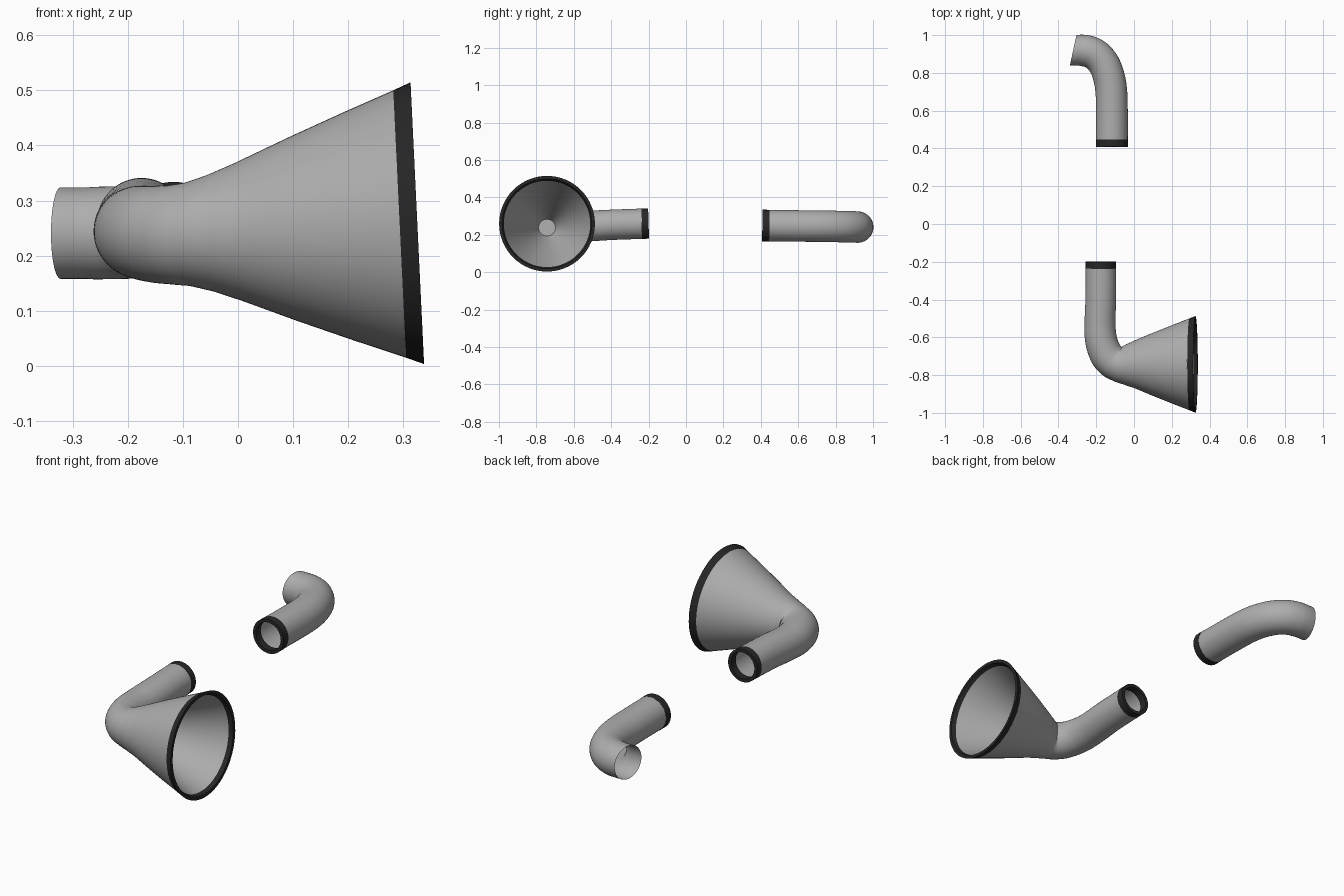
import bpy, bmesh, math
from mathutils import Vector
from mathutils.geometry import interpolate_bezier

if "Cube" in bpy.data.objects:
    bpy.data.objects.remove(bpy.data.objects["Cube"])

SIDES = 64


def material(name, v):
    m = bpy.data.materials.new(name)
    m.diffuse_color = (v, v, v, 1)
    m.use_nodes = True
    m.node_tree.nodes["Principled BSDF"].inputs["Base Color"].default_value = m.diffuse_color
    return m


dark = material("dark_trim", 0.02)
grey = material("mid_grey", 0.42)


def ring(bm, c, n, r):
    """Circle of vertices round centre c, facing along n."""
    n = n.normalized()
    u = n.cross(Vector((0, 0, 1))).normalized()
    v = u.cross(n)
    return [bm.verts.new(c + r * (math.cos(a) * u + math.sin(a) * v))
            for a in (2 * math.pi * i / SIDES for i in range(SIDES))]


def skin(name, rings, mat, closed=False, cap=False):
    """Bridge a list of (centre, normal, radius) rings into one surface."""
    bm = bmesh.new()
    rs = [ring(bm, *r) for r in rings]
    pairs = list(zip(rs, rs[1:])) + ([(rs[-1], rs[0])] if closed else [])
    for a, b in pairs:
        for i in range(SIDES):
            j = (i + 1) % SIDES
            bm.faces.new((a[i], a[j], b[j], b[i]))
    if cap:
        bm.faces.new(rs[-1])
    bmesh.ops.recalc_face_normals(bm, faces=bm.faces)
    me = bpy.data.meshes.new(name)
    bm.to_mesh(me)
    bm.free()
    ob = bpy.data.objects.new(name, me)
    bpy.context.collection.objects.link(ob)
    me.materials.append(mat)
    bpy.context.view_layer.objects.active = ob
    ob.select_set(True)
    bpy.ops.object.shade_smooth_by_angle(angle=math.radians(40))
    ob.select_set(False)
    return ob


def smooth_path(keys, steps=6):
    """Smooth curve through (x, y, z, radius) keys, as rings."""
    pts = [Vector(k[:3]) for k in keys]
    n = len(pts)
    tan = [(pts[min(i + 1, n - 1)] - pts[max(i - 1, 0)]).normalized() for i in range(n)]
    out = []
    for i in range(n - 1):
        h = (pts[i + 1] - pts[i]).length / 3
        seg = interpolate_bezier(pts[i], pts[i] + tan[i] * h,
                                 pts[i + 1] - tan[i + 1] * h, pts[i + 1], steps + 1)
        for s in range(steps + (i == n - 2)):
            t = s / steps
            out.append((seg[s], tan[i].lerp(tan[i + 1], t),
                        keys[i][3] * (1 - t) + keys[i + 1][3] * t))
    return out


def lathe(c, n, profile):
    c, n = Vector(c), Vector(n).normalized()
    return [(c + n * d, n, r) for d, r in profile]


# Horn: straight inlet, tight elbow, flaring bell
mouth, axis = (0.3255, -0.743, 0.259), (0.999, 0, 0.048)
keys = [(-0.175, -0.235, 0.259, 0.081), (-0.176, -0.40, 0.253, 0.081),
        (-0.180, -0.54, 0.245, 0.082), (-0.173, -0.62, 0.242, 0.085),
        (-0.148, -0.688, 0.239, 0.088), (-0.120, -0.721, 0.238, 0.090),
        (-0.090, -0.737, 0.239, 0.094)]
for x, r in ((-0.05, 0.106), (0, 0.125), (0.1, 0.167), (0.2, 0.207), (0.2935, 0.243)):
    keys.append((x, -0.743, 0.259 + (x - 0.3255) * 0.048, r))
skin("horn_body", smooth_path(keys), grey)

# Bell rim and the conical inside ending in a small disc
skin("bell_rim", lathe(mouth, axis, [(-0.032, 0.243), (0, 0.256), (0, 0.240), (-0.032, 0.226)]),
     dark, closed=True)
skin("bell_inside", lathe(mouth, axis, [(-0.02, 0.231), (-0.435, 0.045)]), grey, cap=True)

# Outlet pipe: straight, curved over, slanted open end
pts = [(-0.117, 0.445, 0.249), (-0.117, 0.60, 0.247), (-0.120, 0.70, 0.246),
       (-0.132, 0.775, 0.245), (-0.160, 0.848, 0.243), (-0.206, 0.898, 0.242),
       (-0.262, 0.918, 0.241), (-0.322, 0.920, 0.241)]
rings = smooth_path([p + (0.084,) for p in pts])
slant = Vector((-0.977, 0.21, 0))
for i in range(1, 7):
    c, n, r = rings[i - 7]
    rings[i - 7] = (c, n.lerp(slant, i / 6), 0.083)
skin("outlet_pipe", rings, grey)

# Dark collars on the two facing pipe ends
for name, c, n, r in (("inlet_collar", (-0.175, -0.2, 0.26), (0, 1, 0.03), 0.081),
                      ("outlet_collar", (-0.117, 0.408, 0.249), (0, -1, 0.013), 0.085)):
    skin(name, lathe(c, n, [(-0.038, r), (0, r), (0, r - 0.016), (-0.038, r - 0.016)]),
         dark, closed=True)
